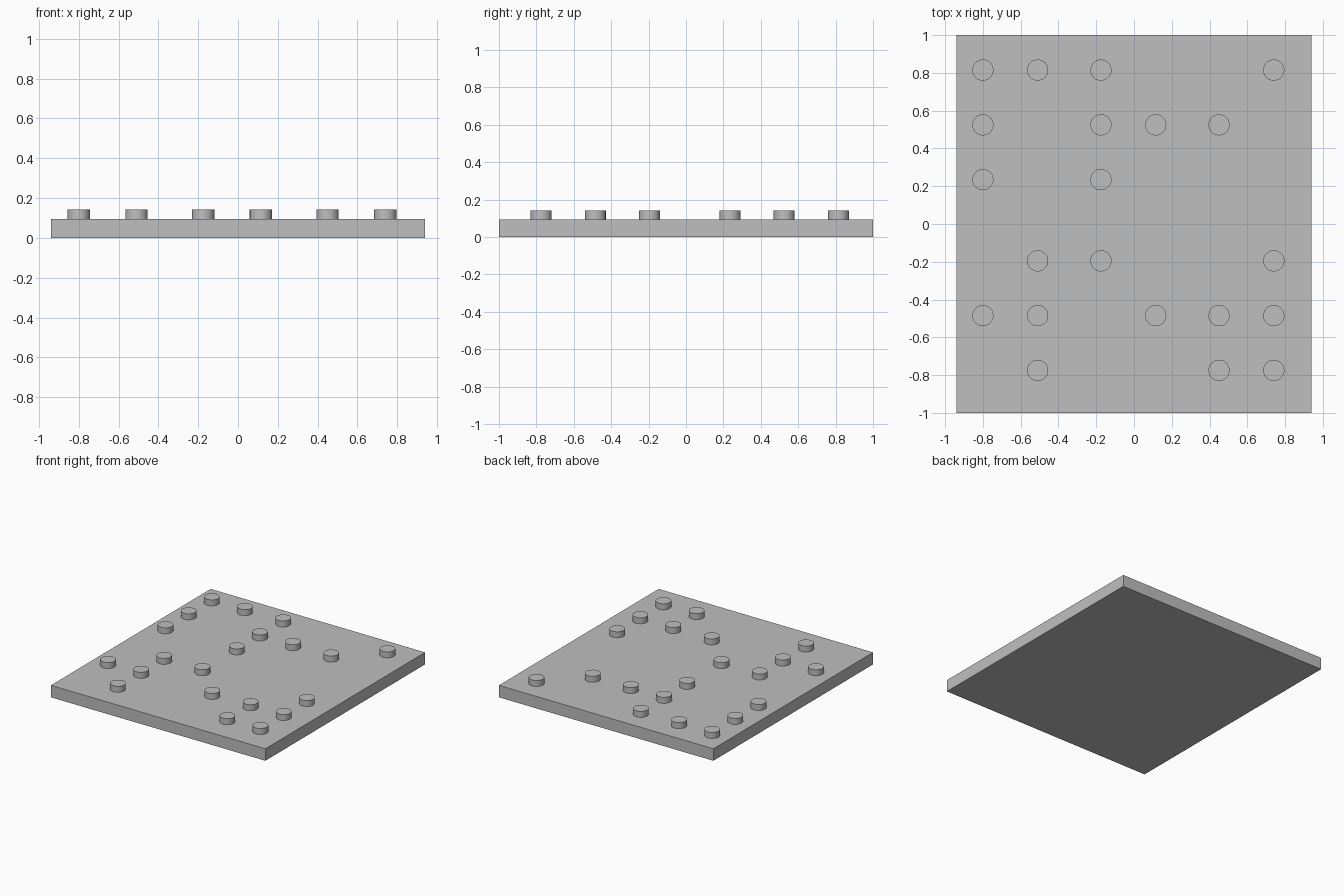
import bpy
import bmesh
from mathutils import Matrix

cube = bpy.data.objects.get("Cube")
if cube:
    bpy.data.objects.remove(cube, do_unlink=True)

# One plain grey for the whole model
GREY = (0.52, 0.52, 0.52, 1.0)
grey = bpy.data.materials.new("plain grey")
grey.use_nodes = True
grey.diffuse_color = GREY
grey.node_tree.nodes["Principled BSDF"].inputs["Base Color"].default_value = GREY

PLATE_TOP = 0.095
STUD_TOP = 0.142
STUD_RADIUS = 0.056


def add_object(name, bm):
    mesh = bpy.data.meshes.new(name)
    bm.to_mesh(mesh)
    bm.free()
    mesh.materials.append(grey)
    obj = bpy.data.objects.new(name, mesh)
    bpy.context.collection.objects.link(obj)
    return obj


# Flat base plate
bm = bmesh.new()
bmesh.ops.create_cube(bm, size=1, matrix=Matrix.Translation((0, 0, PLATE_TOP / 2))
                      @ Matrix.Diagonal((1.88, 2.0, PLATE_TOP, 1)))
add_object("base_plate", bm)

# Round studs: three pairs of columns by two groups of three rows
columns = [-0.80, -0.51, -0.175, 0.115, 0.45, 0.74]
rows = {
    0.815: "ooo..o",
    0.525: "o.ooo.",
    0.235: "o.o...",
    -0.195: ".oo..o",
    -0.485: "oo.ooo",
    -0.775: ".o..oo",
}

bm = bmesh.new()
height = STUD_TOP - PLATE_TOP + 0.01
for y, pattern in rows.items():
    for x, mark in zip(columns, pattern):
        if mark == "o":
            bmesh.ops.create_cone(bm, cap_ends=True, segments=48,
                                  radius1=STUD_RADIUS, radius2=STUD_RADIUS, depth=height,
                                  matrix=Matrix.Translation((x, y, STUD_TOP - height / 2)))
studs = add_object("raised_studs", bm)

# Smooth stud sides with sharp rims
bpy.ops.object.select_all(action="DESELECT")
studs.select_set(True)
bpy.context.view_layer.objects.active = studs
bpy.ops.object.shade_smooth_by_angle()
